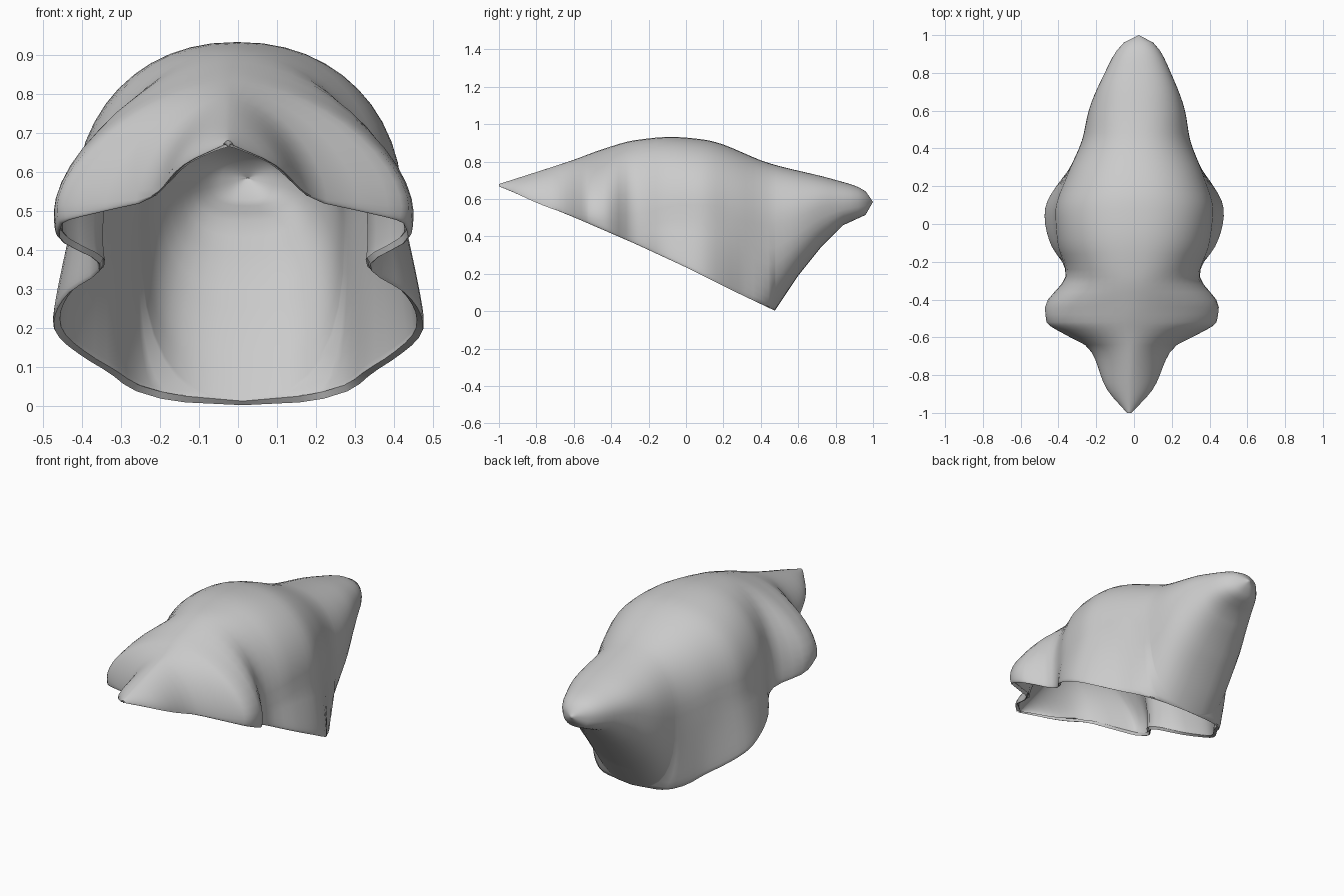
import bpy, bmesh, math

if "Cube" in bpy.data.objects:
    bpy.data.objects.remove(bpy.data.objects["Cube"])

# Outline curves along the length, as (y, value)
CROWN = [(-1, 0.68), (-0.6, 0.81), (-0.45, 0.865), (-0.27, 0.915), (-0.08, 0.932),
         (0.1, 0.917), (0.45, 0.79), (0.8, 0.702), (0.95, 0.65), (1, 0.585)]
WIDTH = [(-1, 0.012), (-0.87, 0.125), (-0.66, 0.22), (-0.57, 0.38), (-0.52, 0.45),
         (-0.44, 0.46), (-0.27, 0.355), (-0.1, 0.405), (0.07, 0.42), (0.25, 0.365),
         (0.45, 0.285), (0.6, 0.255), (0.8, 0.175), (0.95, 0.09), (1, 0)]
WIDEST_Z = [(-1, 0.67), (-0.65, 0.53), (-0.44, 0.5), (-0.27, 0.45), (0, 0.5),
            (0.2, 0.5), (0.45, 0.46), (0.6, 0.5), (0.75, 0.565), (1, 0.585)]
RIM_Z = [(-1, 0.668), (-0.57, 0.49), (-0.27, 0.36), (0, 0.235), (0.25, 0.11),
         (0.475, 0.003), (0.6, 0.19), (0.72, 0.34), (0.84, 0.46), (0.96, 0.515), (1, 0.585)]
RIM_BACK = 0.475
UPPER, LOWER = 12, 8


def linear(curve, y):
    """Straight-line interpolation along a curve."""
    for (y0, v0), (y1, v1) in zip(curve, curve[1:]):
        if y <= y1:
            return v0 + (v1 - v0) * (y - y0) / (y1 - y0)
    return curve[-1][1]


def smooth(curve, y):
    """Smooth interpolation without overshoot."""
    d = [(q[1] - p[1]) / (q[0] - p[0]) for p, q in zip(curve, curve[1:])]
    m = [d[0]] + [2 * a * b / (a + b) if a * b > 0 else 0 for a, b in zip(d, d[1:])] + [d[-1]]
    for i, ((y0, v0), (y1, v1)) in enumerate(zip(curve, curve[1:])):
        if y <= y1:
            h = y1 - y0
            t = (y - y0) / h
            return ((2 * t**3 - 3 * t**2 + 1) * v0 + (t**3 - 2 * t**2 + t) * h * m[i]
                    + (3 * t**2 - 2 * t**3) * v1 + (t**3 - t**2) * h * m[i + 1])
    return curve[-1][1]


def rim_ratio(y):
    """Rim half-width against full half-width; rounds to zero at the back."""
    if y >= RIM_BACK:
        return 0
    return 0.97 * math.sqrt(1 - (max(y - 0.2, 0) / (RIM_BACK - 0.2)) ** 6)


def half_arch(y):
    """Points from the crown, out to the widest point, then down to the rim."""
    crown, w, zw = (smooth(c, y) for c in (CROWN, WIDTH, WIDEST_Z))
    ze = min(linear(RIM_Z, y), zw)
    xe = w * rim_ratio(y)
    # lower side lobes flare outward around the middle
    flare = 0.065 * max(0, 1 - ((y - 0.04) / 0.26) ** 2)
    # flatter sides on the front cheeks, fuller over the dome
    k = 0.9 + 0.32 * min(max((-0.25 - y) / 0.2, 0), 1)
    pts = []
    for i in range(UPPER + 1):
        a = math.pi / 2 * i / UPPER
        pts.append((w * math.sin(a) ** k, zw + (crown - zw) * max(math.cos(a), 0) ** k))
    k = 0.8
    for i in range(1, LOWER + 1):
        a = math.pi / 2 * i / LOWER
        s, c = math.sin(a) ** k, max(math.cos(a), 0) ** k
        pts.append((xe + (w - xe) * c + flare * s, zw - (zw - ze) * s))
    return pts


# Hood shell, lofted through evenly spaced arches plus the curve points
stations = {round(-1 + 0.04 * i, 3) for i in range(51)}
stations |= {RIM_BACK, -0.54, 0.46, 0.985, 0.995}
bm = bmesh.new()
rows = []
for y in sorted(stations):
    half = half_arch(y)
    arch = [(-x, z) for x, z in reversed(half[1:])] + half
    rows.append([bm.verts.new((x + 0.025 * y, y, z)) for x, z in arch])
for a, b in zip(rows, rows[1:]):
    for i in range(len(a) - 1):
        bm.faces.new((a[i], a[i + 1], b[i + 1], b[i]))
bmesh.ops.remove_doubles(bm, verts=bm.verts, dist=0.0005)
bmesh.ops.recalc_face_normals(bm, faces=bm.faces)
top = max(bm.faces, key=lambda f: f.calc_center_median().z)
if top.normal.z < 0:
    bmesh.ops.reverse_faces(bm, faces=bm.faces)

mesh = bpy.data.meshes.new("hood")
bm.to_mesh(mesh)
bm.free()
hood = bpy.data.objects.new("hood", mesh)
bpy.context.collection.objects.link(hood)

# Cloth thickness, turned inward
solid = hood.modifiers.new("thickness", 'SOLIDIFY')
solid.thickness = 0.018
solid.offset = -1

grey = bpy.data.materials.new("light grey")
grey.diffuse_color = (0.6, 0.6, 0.6, 1)
grey.use_nodes = True
grey.node_tree.nodes["Principled BSDF"].inputs["Base Color"].default_value = grey.diffuse_color
mesh.materials.append(grey)

bpy.context.view_layer.objects.active = hood
hood.select_set(True)
bpy.ops.object.modifier_apply(modifier="thickness")
bpy.ops.object.shade_smooth_by_angle(angle=math.radians(45))
